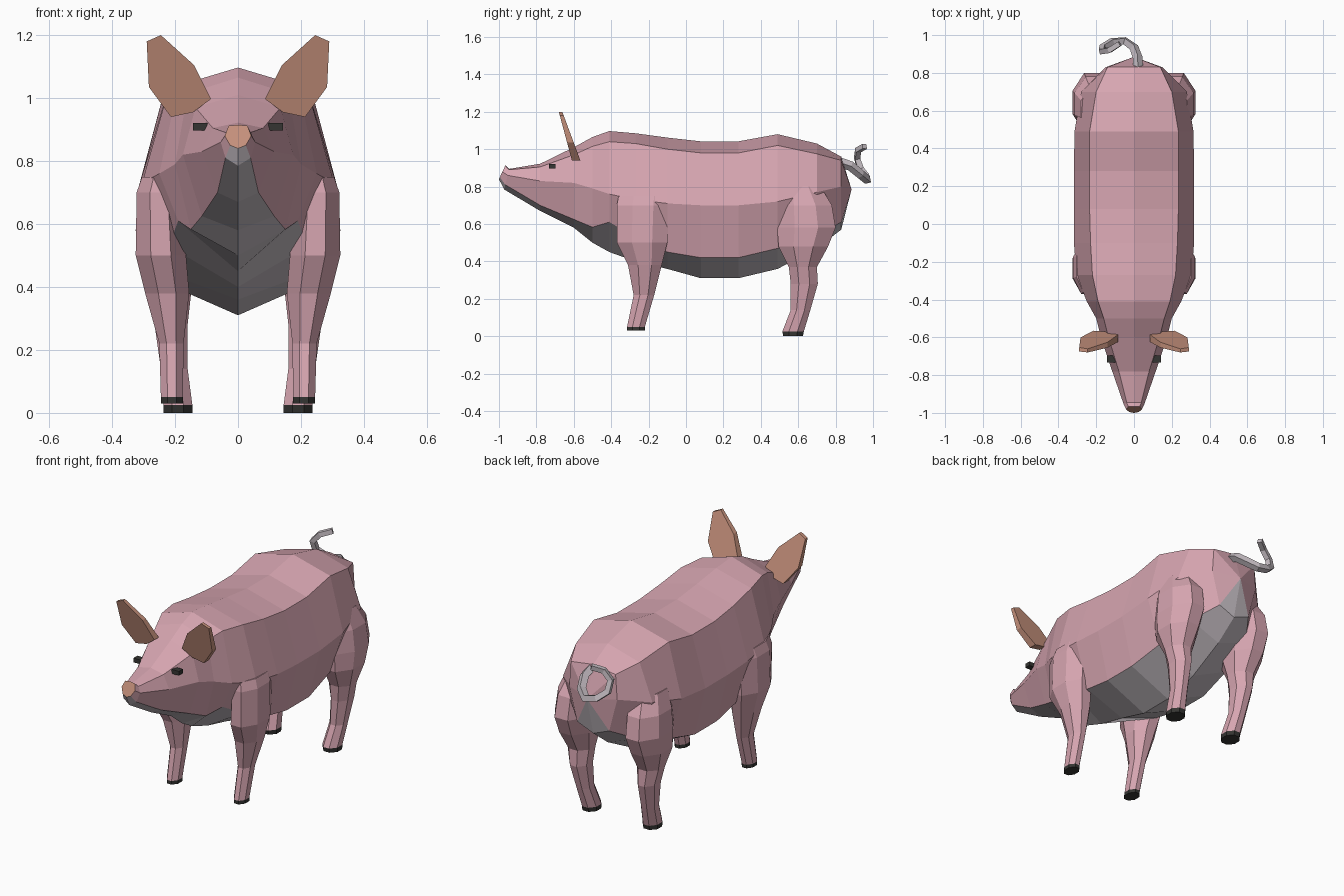
import bpy, bmesh
from mathutils import Vector

if "Cube" in bpy.data.objects:
    bpy.data.objects.remove(bpy.data.objects["Cube"])


def material(name, rgb):
    m = bpy.data.materials.new(name)
    m.diffuse_color = (*rgb, 1)
    m.use_nodes = True
    m.node_tree.nodes["Principled BSDF"].inputs["Base Color"].default_value = m.diffuse_color
    return m


PINK = material("pink skin", (0.68, 0.38, 0.44))
GREY = material("pale grey belly", (0.56, 0.51, 0.545))
TAN = material("tan ear and nose", (0.56, 0.28, 0.20))
DARK = material("dark hoof", (0.035, 0.035, 0.032))


def finish(name, bm, mats, mirror=False):
    bmesh.ops.recalc_face_normals(bm, faces=bm.faces[:])
    me = bpy.data.meshes.new(name)
    bm.to_mesh(me)
    bm.free()
    for m in mats:
        me.materials.append(m)
    ob = bpy.data.objects.new(name, me)
    bpy.context.collection.objects.link(ob)
    if mirror:
        ob.modifiers.new("mirror", 'MIRROR').use_mirror_merge = False
    return ob


def loft(bm, rings, colour=lambda ring, side: 0):
    """Skin a list of equal point rings; returns the vertex rings."""
    vs = [[bm.verts.new(p) for p in r] for r in rings]
    n = len(vs[0])
    for i in range(len(vs) - 1):
        for j in range(n):
            k = (j + 1) % n
            f = bm.faces.new((vs[i][j], vs[i][k], vs[i + 1][k], vs[i + 1][j]))
            f.material_index = colour(i, j)
    return vs


# Body: y, tilt, top z, upper edge (x, z), side (x, z), belly edge (x, z), bottom z
sections = [
    (-.965, .47, .915, .030, .912, .042, .880, .025, .850, .84),
    (-.945, .25, .895, .038, .890, .055, .860, .040, .810, .785),
    (-.78, 0, .922, .080, .905, .115, .830, .065, .700, .67),
    (-.60, 0, 1.01, .135, .970, .175, .820, .115, .625, .58),
    (-.50, 0, 1.065, .16, 1.015, .20, .79, .15, .583, .50),
    (-.41, 0, 1.097, .19, 1.04, .25, .76, .19, .61, .45),
    (-.27, 0, 1.085, .22, 1.03, .305, .73, .22, .53, .40),
    (-.10, 0, 1.062, .23, 1.0, .318, .71, .24, .45, .36),
    (.08, 0, 1.042, .235, .98, .318, .70, .25, .42, .31),
    (.28, 0, 1.042, .235, .98, .318, .70, .25, .42, .31),
    (.49, 0, 1.08, .235, 1.02, .315, .72, .23, .47, .36),
    (.70, 0, 1.03, .20, .975, .28, .77, .19, .54, .47),
    (.83, 0, .96, .14, .94, .15, .80, .10, .61, .57),
]
rings = []
for y, t, zt, xu, zu, xs, zs, xl, zl, zb in sections:
    half = [(0, zt), (xu, zu), (xs, zs), (xl, zl), (0, zb)]
    loop = half + [(-x, z) for x, z in half[3:0:-1]]
    rings.append([(x, y - t * (zt - z), z) for x, z in loop])
bm = bmesh.new()
vs = loft(bm, rings, lambda i, j: 1 if j in (3, 4) else 0)
bm.faces.new(vs[0]).material_index = 2          # nose disc
rump = bm.verts.new((0, .885, .785))
for j in range(8):
    f = bm.faces.new((vs[-1][j], vs[-1][(j + 1) % 8], rump))
    f.material_index = 1 if j in (3, 4) else 0
finish("body", bm, [PINK, GREY, TAN])


# Legs: chamfered rings of z, inner x, outer x, front y, back y; last span is the hoof
def leg(name, levels, c=.3):
    rings = []
    for z, x0, x1, y0, y1 in levels:
        a, b = (x1 - x0) * c, (y1 - y0) * c
        rings.append([(x0 + a, y0, z), (x1 - a, y0, z), (x1, y0 + b, z), (x1, y1 - b, z),
                      (x1 - a, y1, z), (x0 + a, y1, z), (x0, y1 - b, z), (x0, y0 + b, z)])
    bm = bmesh.new()
    hoof = len(levels) - 2
    vs = loft(bm, rings, lambda i, j: int(i == hoof))
    bm.faces.new(vs[0])
    bm.faces.new(vs[-1]).material_index = 1
    finish(name, bm, [PINK, DARK], True)


leg("front_legs", [
    (.75, .18, .305, -.36, -.09), (.70, .18, .322, -.37, -.09), (.50, .165, .325, -.37, -.10),
    (.38, .155, .295, -.31, -.13), (.22, .173, .25, -.28, -.17),
    (.05, .175, .245, -.315, -.22), (.03, .175, .245, -.315, -.22)])
leg("hind_legs", [
    (.80, .12, .28, .50, .72), (.70, .12, .315, .49, .78), (.58, .12, .325, .487, .80),
    (.48, .13, .318, .495, .76), (.37, .15, .285, .55, .70), (.28, .16, .265, .56, .705),
    (.14, .16, .245, .56, .665), (.025, .145, .237, .515, .63), (0, .145, .237, .52, .625)])

# Ears: leaning slabs from one outline, thicker at the base
outline = [(.086, .997), (.14, 1.105), (.245, 1.2), (.29, 1.18),
           (.283, 1.035), (.213, .94), (.143, .955)]
front = [(x, -.61 - .27 * (z - .94), z) for x, z in outline]
back = [(x, -.565 - .37 * (z - .94), z) for x, z in outline]
bm = bmesh.new()
vs = loft(bm, [front, back])
bm.faces.new(vs[0])
bm.faces.new(vs[1])
finish("ears", bm, [TAN], True)

# Eyes: small blocks set in the head
bm = bmesh.new()
bmesh.ops.create_cube(bm, size=1)
for v in bm.verts:
    v.co = Vector((.12 + v.co.x * .045, -.715 + v.co.y * .035, .909 + v.co.z * .024))
finish("eyes", bm, [DARK], True)

# Tail: one curl swept with a four-sided section
path = [(.02, .82, .93), (.02, .88, .91), (.0, .935, .865), (-.05, .97, .835), (-.115, .965, .85),
        (-.165, .935, .89), (-.17, .915, .95), (-.13, .92, .995), (-.075, .955, 1.015)]
cu = bpy.data.curves.new("tail", 'CURVE')
cu.dimensions = '3D'
cu.bevel_depth = .027
cu.bevel_resolution = 0
cu.use_fill_caps = True
sp = cu.splines.new('POLY')
sp.points.add(len(path) - 1)
for i, (pt, co) in enumerate(zip(sp.points, path)):
    pt.co = (*co, 1)
    pt.radius = 1 - .04 * i
sp.use_smooth = False
cu.materials.append(GREY)
tail = bpy.data.objects.new("tail", cu)
bpy.context.collection.objects.link(tail)
bpy.context.view_layer.objects.active = tail
tail.select_set(True)
bpy.ops.object.convert(target='MESH')
bpy.ops.object.shade_flat()
